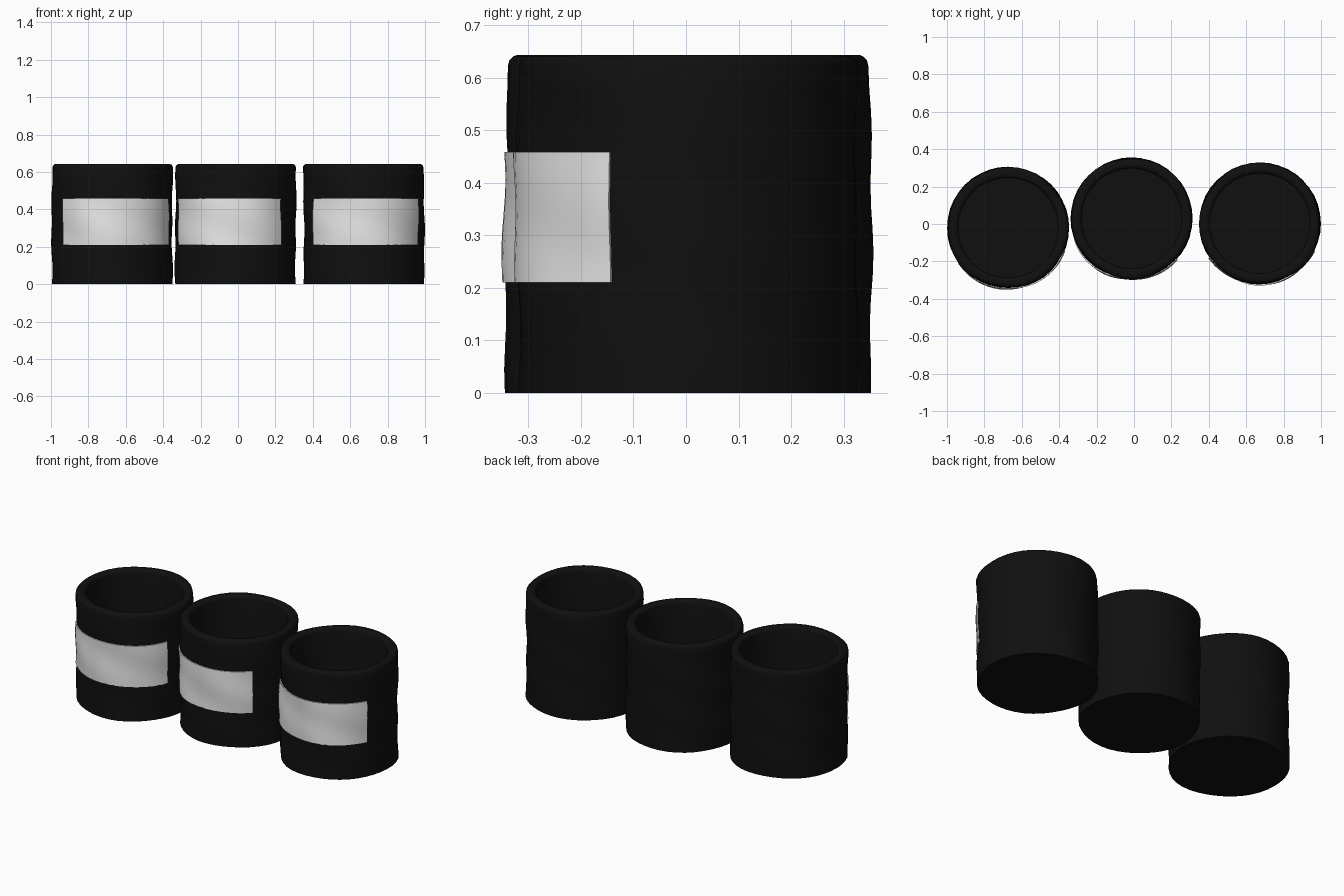
import bpy, bmesh
from math import sin, cos, pi, radians

if "Cube" in bpy.data.objects:
    bpy.data.objects.remove(bpy.data.objects["Cube"])

R, H, WALL, FLOOR, ROUND = 0.322, 0.643, 0.055, 0.05, 0.02
SIDES = 40


def make_material(name, value):
    mat = bpy.data.materials.new(name)
    mat.use_nodes = True
    colour = (value, value, value, 1)
    mat.diffuse_color = colour
    mat.node_tree.nodes["Principled BSDF"].inputs["Base Color"].default_value = colour
    return mat


black = make_material("matte black", 0.005)
white = make_material("label white", 0.8)


def wobble(a, z, seed):
    """Slight hand-made unevenness of the outer wall."""
    return 0.0025 * sin(5 * a + 9 * z + seed) + 0.0025 * sin(26 * z + 3 * a + 2 * seed)


def finish(bm, name, mat, location):
    bmesh.ops.recalc_face_normals(bm, faces=bm.faces)
    mesh = bpy.data.meshes.new(name)
    bm.to_mesh(mesh)
    bm.free()
    mesh.materials.append(mat)
    obj = bpy.data.objects.new(name, mesh)
    bpy.context.collection.objects.link(obj)
    obj.location = location
    bpy.ops.object.select_all(action="DESELECT")
    obj.select_set(True)
    bpy.context.view_layer.objects.active = obj
    bpy.ops.object.shade_smooth_by_angle(angle=radians(40))
    return obj


def make_cup(name, location, seed):
    """Open cylinder with rounded rim, hollow inside and solid floor."""
    bm = bmesh.new()
    steps = 14
    outer = [(R, (H - ROUND) * i / steps) for i in range(steps + 1)]
    arc = [radians(t) for t in (30, 60, 90)]
    lip = [(R - ROUND + ROUND * cos(t), H - ROUND + ROUND * sin(t)) for t in arc]
    inner_r = R - WALL
    inner = [(inner_r + ROUND * (1 - sin(t)), H - ROUND * (1 - cos(t)))
             for t in [0] + arc]
    profile = outer + lip + inner + [(inner_r, FLOOR)]
    rings = []
    for i, (r, z) in enumerate(profile):
        ring = []
        for k in range(SIDES):
            a = 2 * pi * k / SIDES
            rad = r + (wobble(a, z, seed) if i < len(outer) + 2 else 0)
            ring.append(bm.verts.new((rad * sin(a), -rad * cos(a), z)))
        rings.append(ring)
    for low, high in zip(rings, rings[1:]):
        for k in range(SIDES):
            n = (k + 1) % SIDES
            bm.faces.new((low[k], low[n], high[n], high[k]))
    bm.faces.new(rings[0])
    bm.faces.new(rings[-1])
    finish(bm, name, black, location)


def make_label(name, location, seed, start, end):
    """Thin band wrapped round the front; angles run from -y towards +x."""
    bm = bmesh.new()
    cols, rows, low, high = 24, 8, 0.21, 0.459
    shells = []
    for lift in (-0.002, 0.006):
        grid = []
        for j in range(rows + 1):
            z = low + (high - low) * j / rows
            line = []
            for k in range(cols + 1):
                a = radians(start + (end - start) * k / cols)
                rad = R + lift + wobble(a, z, seed)
                line.append(bm.verts.new((rad * sin(a), -rad * cos(a), z)))
            grid.append(line)
        for j in range(rows):
            for k in range(cols):
                bm.faces.new((grid[j][k], grid[j][k + 1],
                              grid[j + 1][k + 1], grid[j + 1][k]))
        border = grid[0] + [g[-1] for g in grid[1:]]
        border += grid[-1][-2::-1] + [g[0] for g in grid[-2:0:-1]]
        shells.append(border)
    back, front = shells
    for i in range(len(back)):
        n = (i + 1) % len(back)
        bm.faces.new((back[i], back[n], front[n], front[i]))
    finish(bm, name, white, location)


# Three cups, each with its label turned a little differently
for side, x, y, seed, start, end in (
        ("right", -0.673, -0.02, 0.4, -54, 68),
        ("middle", -0.013, 0.03, 2.1, -70, 48),
        ("left", 0.673, 0.003, 4.0, -56, 63)):
    make_cup(side + "_cup", (x, y, 0), seed)
    make_label(side + "_label", (x, y, 0), seed, start, end)
